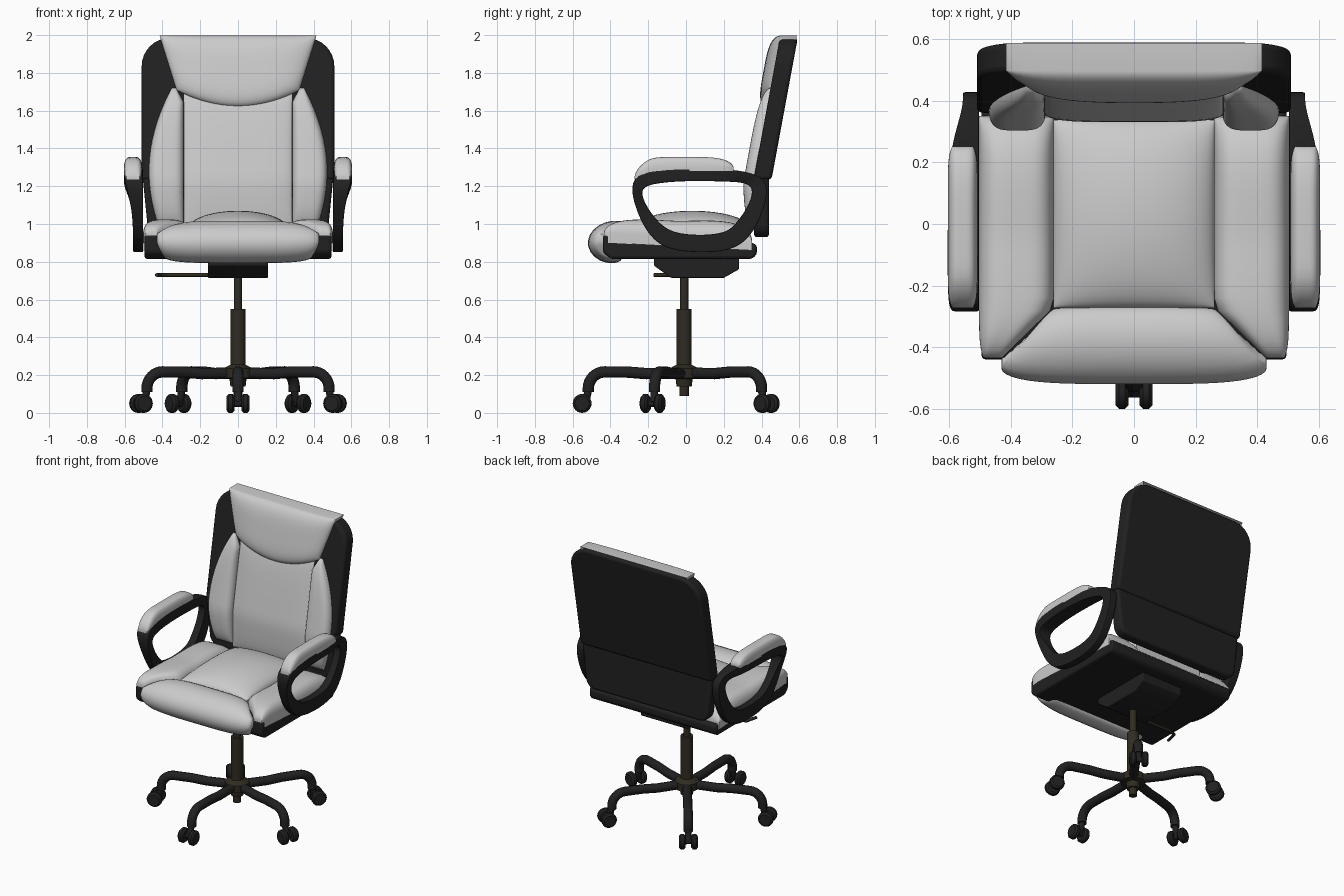
import bpy, bmesh
from math import sin, cos, pi, radians
from mathutils import Vector, Matrix

if "Cube" in bpy.data.objects:
    bpy.data.objects.remove(bpy.data.objects["Cube"])


def material(name, c):
    m = bpy.data.materials.new(name)
    m.diffuse_color = (*c, 1)
    m.use_nodes = True
    m.node_tree.nodes["Principled BSDF"].inputs["Base Color"].default_value = m.diffuse_color
    return m


BLACK = material("black", (.015, .015, .015))
METAL = material("dark_bronze", (.03, .025, .015))


def make(name, bm, mat=None, bevel=0, matrix=None, subsurf=0):
    bmesh.ops.recalc_face_normals(bm, faces=bm.faces)
    me = bpy.data.meshes.new(name)
    bm.to_mesh(me)
    bm.free()
    ob = bpy.data.objects.new(name, me)
    bpy.context.collection.objects.link(ob)
    if matrix:
        ob.matrix_world = matrix
    if mat:
        me.materials.append(mat)
    if bevel:
        b = ob.modifiers.new("bevel", 'BEVEL')
        b.width, b.segments = bevel, 3
    if subsurf:
        s = ob.modifiers.new("smooth", 'SUBSURF')
        s.levels = s.render_levels = subsurf
    bpy.ops.object.select_all(action='DESELECT')
    ob.select_set(True)
    bpy.context.view_layer.objects.active = ob
    bpy.ops.object.shade_smooth_by_angle(angle=radians(40))
    return ob


def cushion(name, surf, depth=.04, p=4, n=24):
    """Puffy patch: surf(u, v) gives a base point and a puff vector."""
    bm = bmesh.new()
    t = [sin(pi / 2 * (2 * i / n - 1)) for i in range(n + 1)]
    grid = []
    for u in t:
        row = []
        for v in t:
            pt, puff = (Vector(a) for a in surf(u, v))
            row.append(bm.verts.new(pt + puff * max(0, (1 - abs(u)**p) * (1 - abs(v)**p))**.5))
        grid.append(row)
    for i in range(n):
        for j in range(n):
            bm.faces.new((grid[i][j], grid[i+1][j], grid[i+1][j+1], grid[i][j+1]))
    # skirt tucked into the part behind
    rim = ([(i, 0) for i in range(n)] + [(n, j) for j in range(n)]
           + [(i, n) for i in range(n, 0, -1)] + [(0, j) for j in range(n, 0, -1)])
    top = [grid[i][j] for i, j in rim]
    low = []
    for i, j in rim:
        pt, puff = (Vector(a) for a in surf(t[i], t[j]))
        low.append(bm.verts.new(pt - puff.normalized() * depth))
    for k in range(len(rim)):
        m = (k + 1) % len(rim)
        bm.faces.new((top[k], top[m], low[m], low[k]))
    return make(name, bm)


def prism(name, pts, fn, mat=BLACK, bevel=0):
    """Outline pts placed twice by fn(a, b, k), k = 0 and 1, and joined."""
    bm = bmesh.new()
    a, b = ([bm.verts.new(fn(*q, k)) for q in pts] for k in (0, 1))
    bm.faces.new(a)
    bm.faces.new(b)
    for i in range(len(pts)):
        j = (i + 1) % len(pts)
        bm.faces.new((a[i], a[j], b[j], b[i]))
    return make(name, bm, mat, bevel)


def lathe(name, prof, mat, matrix=None):
    bm = bmesh.new()
    vs = [bm.verts.new((r, 0, z)) for r, z in prof]
    es = [bm.edges.new(e) for e in zip(vs, vs[1:])]
    bmesh.ops.spin(bm, geom=vs + es, axis=(0, 0, 1), cent=(0, 0, 0), angle=2 * pi, steps=24)
    bmesh.ops.remove_doubles(bm, verts=bm.verts, dist=1e-5)
    return make(name, bm, mat, matrix=matrix)


def tube(name, pts, r, mat, matrix=None):
    cu = bpy.data.curves.new(name, 'CURVE')
    cu.dimensions, cu.bevel_depth, cu.bevel_resolution, cu.use_fill_caps = '3D', r, 4, True
    sp = cu.splines.new('POLY')
    sp.points.add(len(pts) - 1)
    for q, co in zip(sp.points, pts):
        q.co = (*co, 1)
    ob = bpy.data.objects.new(name, cu)
    bpy.context.collection.objects.link(ob)
    me = bpy.data.meshes.new_from_object(ob)
    bpy.data.objects.remove(ob)
    bm = bmesh.new()
    bm.from_mesh(me)
    return make(name, bm, mat, matrix=matrix)


def lerp(a, b, t):
    return a + (b - a) * t


def lean(z):
    return .355 + max(0, z - 1.22) * .185


def arc(cx, cz, r, a0, a1, n=8):
    return [(cx + r * cos(radians(lerp(a0, a1, i / n))), cz + r * sin(radians(lerp(a0, a1, i / n))))
            for i in range(n + 1)]


# five-star base with twin-wheel casters
C = Matrix.Translation((0, -.01, 0))
lathe("gas_column", [(0, .09), (.025, .09), (.025, .14), (.04, .14), (.045, .18), (.078, .185), (.078, .235),
                     (.04, .255), (.04, .55), (.022, .55), (.022, .75), (0, .75)], METAL, C)
wheel = [(0, -.021), (.038, -.021), (.05, -.01), (.05, .01), (.038, .021), (0, .021)]
for k in range(5):
    M = C @ Matrix.Rotation(radians(-90 + 72 * k), 4, 'Z')
    path = [(.04, 0, .21), (.2, 0, .208), (.3, 0, .216)] + [(x, 0, z) for x, z in arc(.42, .13, .087, 90, 0)]
    tube(f"base_leg_{k}", path + [(.507, 0, .11)], .03, BLACK, M)
    tube(f"caster_stem_{k}", [(.507, 0, .12), (.515, 0, .085), (.535, 0, .05)], .02, BLACK, M)
    tube(f"caster_axle_{k}", [(.535, -.05, .05), (.535, .05, .05)], .018, BLACK, M)
    for s in (-1, 1):
        lathe(f"caster_wheel_{k}_{s}", wheel, BLACK,
              M @ Matrix.Translation((.54, s * .039, .05)) @ Matrix.Rotation(pi / 2, 4, 'X'))

# tilt mechanism and lever
prism("tilt_mechanism", [(-.17, .83), (-.17, .78), (-.08, .715), (.2, .715), (.28, .76), (.28, .83)],
      lambda y, z, k: (.32 * k - .16, y, z), bevel=.006)
tube("tilt_lever", [(-.1, -.07, .73), (-.36, -.07, .73), (-.41, -.09, .73), (-.43, -.17, .73)], .01, METAL)

# seat pan
prism("seat_pan", [(-.44, .85), (-.4, .815), (.35, .815), (.375, .84), (.375, .89), (.3, .92), (-.4, .955), (-.44, .94)],
      lambda y, z, k: (.99 * k - .495, y, z), bevel=.015)


# seat cushions
def seat_z(y):
    return .95 - .04 * (y + .4) / .75


def seat_side(s):
    def f(u, v):
        y = lerp(-.435, .35, (v + 1) / 2)
        inner = .26 + .17 * max(0, (-.27 - y) / .165)
        outer = .503 - .015 * max(0, -v)**12
        return (s * lerp(inner, outer, (u + 1) / 2), y, seat_z(y)), (0, 0, .085 + .03 * max(0, v))
    return f


def front_roll(u, v):
    deg = lerp(-50, 190, (v + 1) / 2)
    t = radians(deg)
    w = .26 + .17 * min(1, (deg + 50) / 105) - .06 * max(0, (deg - 90) / 100)
    return (u * w, -.36 - .11 * sin(t), .9 + .08 * cos(t)), (0, -.05 * sin(t), .04 * cos(t))


cushion("seat_centre_pad", lambda u, v: ((u * .262, .033 + v * .305, .975), (0, 0, .095)), .06, 2)
cushion("seat_front_roll", front_roll, .05)

# backrest shell, upper and lower panels
prism("back_upper_panel", [(-.51, 1.235), (.51, 1.235)] + arc(.36, 1.835, .15, 0, 90) + arc(-.36, 1.835, .15, 90, 180),
      lambda x, z, k: (x, lean(z) + .095 * k, z), bevel=.018)
prism("back_lower_panel", [(.505, 1.25), (-.505, 1.25)] + arc(-.41, 1.0, .07, 180, 270, 5) + arc(.41, 1.0, .07, 270, 360, 5),
      lambda x, z, k: (x, .36 + .08 * k, z), bevel=.018)


# backrest cushions
def back_centre(u, v):
    z = 1.33 + .36 * v
    return (u * .287, lean(z), z), (0, -.025, 0)


def back_side(s):
    def f(u, v):
        t = (v + 1) / 2
        z = lerp(.99, 1.72, t)
        inner = .288 + .04 * max(0, (t - .9) / .1)
        outer = .42 + .26 * t - .33 * t * t
        return (s * lerp(inner, outer, (u + 1) / 2), lean(z), z), (0, -.052, 0)
    return f


def headrest(u, v):
    t = (v + 1) / 2
    z = lerp(1.62 + .09 * u * u, 1.997, t)
    return (u * lerp(.325, .415, t), lean(z) - .002, z), (0, -.052, 0)


cushion("back_centre_pad", back_centre)
cushion("headrest_pillow", headrest, .09)

# armrest loop sections: outer y, z, inner y, z, outer x
RING = [(-.21, 1.285, -.18, 1.215, .605), (-.3, 1.23, -.245, 1.185, .6), (-.27, 1.08, -.215, 1.1, .56),
        (-.19, .92, -.15, 1.01, .555), (-.07, .85, -.06, .94, .555), (.22, .845, .2, .94, .555),
        (.335, .92, .265, 1.0, .555), (.405, 1.05, .335, 1.1, .555), (.445, 1.21, .36, 1.19, .555),
        (.375, 1.265, .31, 1.22, .555), (.25, 1.29, .22, 1.225, .6), (0, 1.3, 0, 1.23, .605)]


def arm_loop(s):
    bm = bmesh.new()
    rows = [[bm.verts.new(c) for c in ((s * .503, oy, oz), (s * x, oy, oz), (s * x, iy, iz), (s * .503, iy, iz))]
            for oy, oz, iy, iz, x in RING]
    crease = bm.edges.layers.float.new("crease_edge")
    for a, b in zip(rows, rows[1:] + rows[:1]):
        for j in range(4):
            bm.faces.new((a[j], b[j], b[j-3], a[j-3]))
            bm.edges.get((a[j], b[j]))[crease] = .65
    make(f"armrest_loop_{s}", bm, BLACK, subsurf=3)


def arm_pad(s):
    def f(u, v):
        y = -.01 + v * .262
        w = .048 * (1 - .3 * abs(v)**10)
        return (s * (.556 + u * w), y, 1.295 - 3 * max(0, -.15 - y)**2), (0, 0, .06)
    return f


# mirrored parts
for s in (1, -1):
    cushion(f"seat_side_bolster_{s}", seat_side(s), .05)
    cushion(f"back_side_bolster_{s}", back_side(s))
    arm_loop(s)
    cushion(f"armrest_pad_{s}", arm_pad(s), .015)
